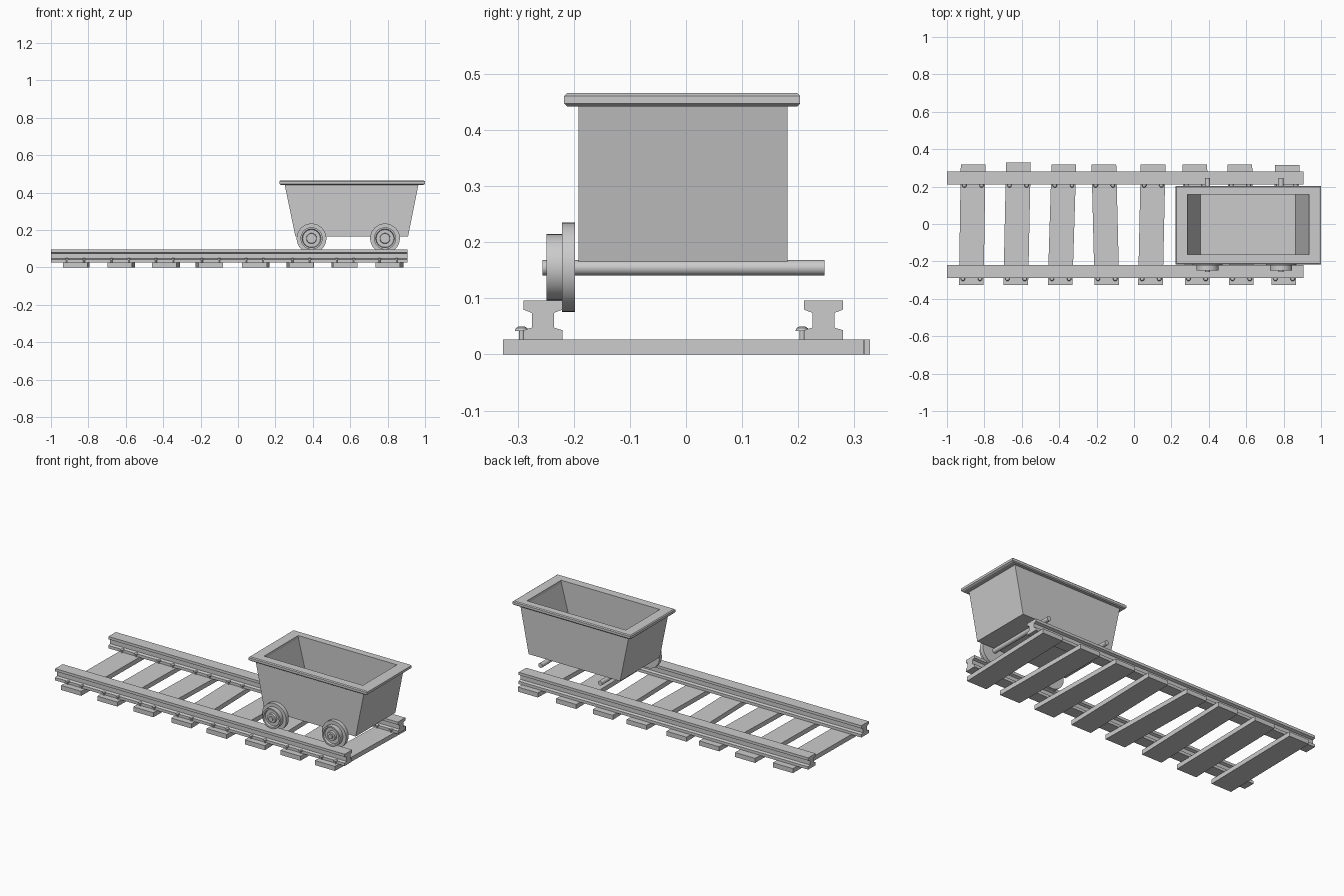
import bpy, bmesh
from math import sin, cos, pi, radians
from mathutils import Vector, Matrix

if "Cube" in bpy.data.objects:
    bpy.data.objects.remove(bpy.data.objects["Cube"])


def make(name, bm, smooth=False):
    bmesh.ops.recalc_face_normals(bm, faces=bm.faces)
    me = bpy.data.meshes.new(name)
    bm.to_mesh(me)
    bm.free()
    ob = bpy.data.objects.new(name, me)
    bpy.context.collection.objects.link(ob)
    if smooth:
        bpy.ops.object.select_all(action='DESELECT')
        ob.select_set(True)
        bpy.context.view_layer.objects.active = ob
        bpy.ops.object.shade_smooth_by_angle(angle=radians(35))
    return ob


def skin(bm, rings, cap=True, closed=False):
    """Bridge successive rings of points into a surface."""
    vs = [[bm.verts.new(p) for p in r] for r in rings]
    n = len(vs[0])
    pairs = list(zip(vs, vs[1:])) + ([(vs[-1], vs[0])] if closed else [])
    for a, b in pairs:
        for i in range(n):
            j = (i + 1) % n
            bm.faces.new((a[i], a[j], b[j], b[i]))
    if cap and not closed:
        bm.faces.new(vs[0])
        bm.faces.new(vs[-1])


def rect(z, x0, x1, y0, y1):
    return [(x0, y0, z), (x1, y0, z), (x1, y1, z), (x0, y1, z)]


def lathe_y(name, profile, x, z, n=32):
    """Turn (radius, y) pairs around an axis parallel to y."""
    bm = bmesh.new()
    skin(bm, [[(x + r * cos(2 * pi * i / n), y, z + r * sin(2 * pi * i / n))
               for i in range(n)] for r, y in profile])
    return make(name, bm, True)


# Rails: I-shaped section swept along x
half = [(0.035, 0.026), (0.035, 0.043), (0.0195, 0.048),
        (0.0195, 0.074), (0.035, 0.080), (0.035, 0.096)]
section = half + [(-y, z) for y, z in reversed(half)]
RAILS = {"front_rail": -0.255, "back_rail": 0.245}
for name, yc in RAILS.items():
    bm = bmesh.new()
    skin(bm, [[(x, yc + y, z) for y, z in section] for x in (-1.0, 0.905)])
    make(name, bm)

# Sleepers, slightly askew: centre x, skew along x, back end y
SLEEPERS = [(-0.865, 0.010, 0.318), (-0.625, 0.014, 0.328), (-0.385, 0.020, 0.318),
            (-0.153, -0.016, 0.318), (0.095, 0.014, 0.318), (0.332, -0.014, 0.318),
            (0.570, -0.008, 0.318), (0.810, 0.020, 0.316)]
for k, (xc, skew, yb) in enumerate(SLEEPERS, 1):
    bm = bmesh.new()
    ends = [(-0.326, -skew / 2), (yb, skew / 2)]
    skin(bm, [[(xc + d + x, y, z) for x, z in
               ((-0.066, 0), (0.066, 0), (0.066, 0.027), (-0.066, 0.027))]
              for y, d in ends])
    make(f"sleeper_{k}", bm)

    # Spikes: shank with a domed head on the -y side of each rail
    bm = bmesh.new()
    for yc in RAILS.values():
        for dx in (-0.046, 0.046):
            c = Vector((xc + dx + skew * yc / 0.65, yc - 0.038, 0))
            prof = [(0.0045, 0.02), (0.0045, 0.042), (0.012, 0.042),
                    (0.010, 0.047), (0.005, 0.050)]
            skin(bm, [[c + Vector((r * cos(pi * i / 6), r * sin(pi * i / 6), z))
                       for i in range(12)] for r, z in prof])
    make(f"spikes_{k}", bm, True)

# Tub: outer shell, lip and hollow inside, ends sloping outwards
bm = bmesh.new()
skin(bm, [rect(0.165, 0.307, 0.909, -0.192, 0.181),
          rect(0.455, 0.247, 0.967, -0.192, 0.181),
          rect(0.455, 0.286, 0.936, -0.163, 0.157),
          rect(0.185, 0.355, 0.863, -0.163, 0.157)])
make("cart_tub", bm)

# Rim: chamfered frame around the opening
bm = bmesh.new()
rim = [(0.442, 0.227, 0.992, -0.212, 0.198), (0.447, 0.222, 1.0, -0.217, 0.203),
       (0.461, 0.222, 1.0, -0.217, 0.203), (0.466, 0.227, 0.992, -0.212, 0.198),
       (0.466, 0.286, 0.936, -0.163, 0.157), (0.442, 0.288, 0.934, -0.163, 0.157)]
skin(bm, [rect(*r) for r in rim], closed=True)
make("cart_rim", bm)

# Axles and the flanged wheels on the front side
for side, x in (("left", 0.393), ("right", 0.786)):
    lathe_y(f"{side}_axle", [(0.0135, -0.256), (0.0135, 0.247)], x, 0.1545, 20)
    lathe_y(f"{side}_wheel",
            [(0.026, -0.249), (0.028, -0.236), (0.047, -0.236), (0.050, -0.249),
             (0.059, -0.249), (0.059, -0.221), (0.0795, -0.221), (0.0795, -0.198)],
            x, 0.1555, 40)
